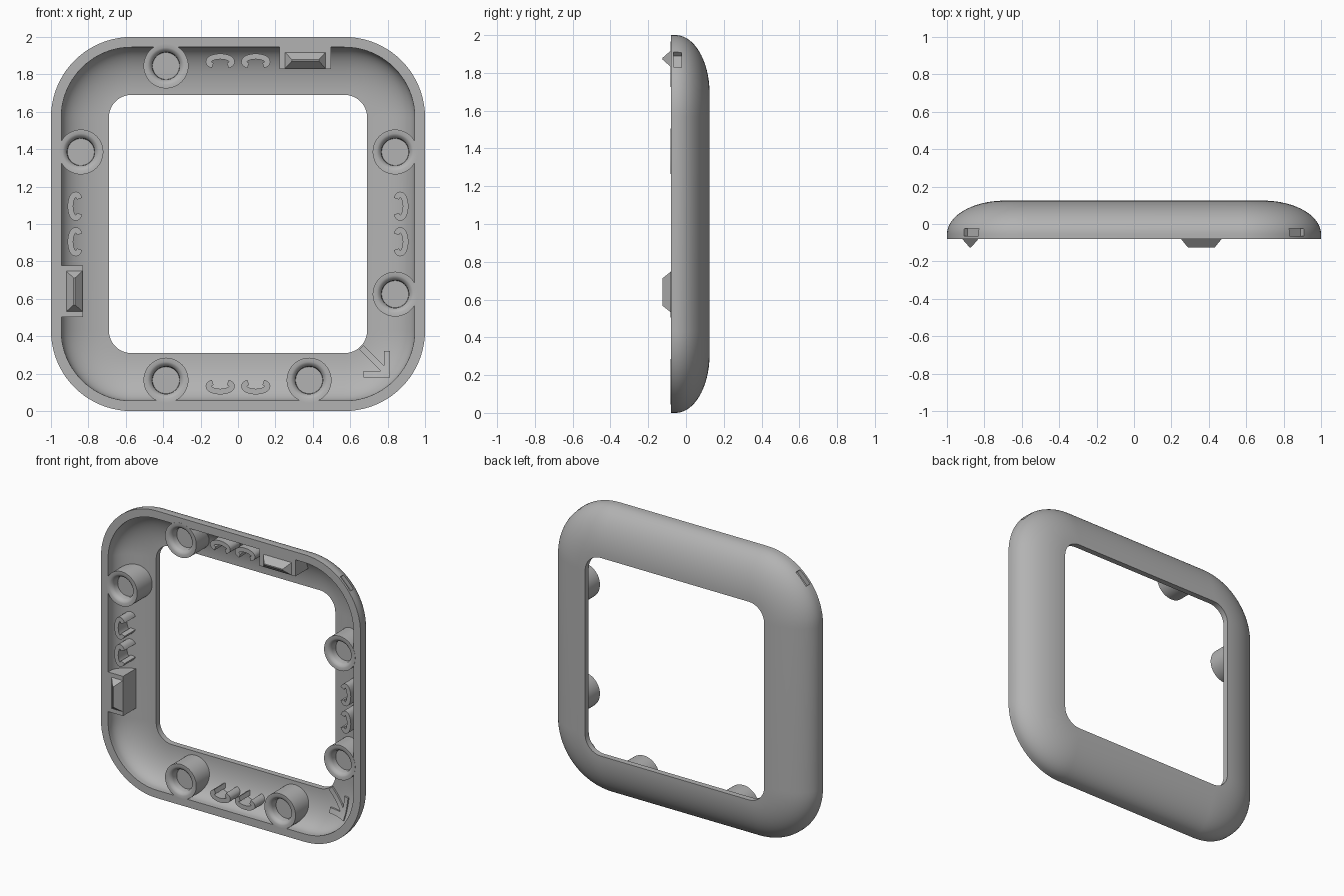
import bpy, bmesh, math
from mathutils import Matrix, Vector

cube = bpy.data.objects.get("Cube")
if cube:
    bpy.data.objects.remove(cube, do_unlink=True)

MID = 1.0                      # height of the frame centre
CORNER, RADIUS = 0.57, 0.43    # corner arc centre and outer radius
RIM, BORDER = 0.055, 0.31      # wall thickness and frame width
FRONT, SPRING = -0.08, -0.055  # open face and start of the curved back

grey = bpy.data.materials.new("plain grey")
grey.use_nodes = True
grey.diffuse_color = (0.45, 0.45, 0.45, 1)
grey.node_tree.nodes["Principled BSDF"].inputs["Base Color"].default_value = (0.45, 0.45, 0.45, 1)


def finish(name, bm, smooth=True):
    bmesh.ops.recalc_face_normals(bm, faces=bm.faces)
    mesh = bpy.data.meshes.new(name)
    bm.to_mesh(mesh)
    bm.free()
    obj = bpy.data.objects.new(name, mesh)
    bpy.context.collection.objects.link(obj)
    mesh.materials.append(grey)
    if smooth:
        bpy.ops.object.select_all(action="DESELECT")
        obj.select_set(True)
        bpy.context.view_layer.objects.active = obj
        bpy.ops.object.shade_smooth_by_angle(angle=math.radians(30))
    return obj


def skin(bm, rings, closed=False):
    """Bridge successive closed rings of equal length with quads."""
    pairs = list(zip(rings, rings[1:]))
    if closed:
        pairs.append((rings[-1], rings[0]))
    for a, b in pairs:
        n = len(a)
        for i in range(n):
            j = (i + 1) % n
            bm.faces.new((a[i], a[j], b[j], b[i]))


def inset_at(x, z):
    """Distance inward from the rounded outer outline."""
    dx, dz = abs(x) - CORNER, abs(z - MID) - CORNER
    if dx > 0 and dz > 0:
        return RADIUS - math.hypot(dx, dz)
    return RADIUS - max(dx, dz)


def arch(inset, start, rise):
    """Depth of an elliptical back surface that springs at the given inset."""
    s = min(1, max(0, (BORDER - inset) / (BORDER - start)))
    return SPRING + rise * math.sqrt(1 - s * s)


def floor_y(x, z):
    return arch(inset_at(x, z), RIM, 0.14)


def buried_y(x, z):
    return arch(inset_at(x, z), 0, 0.18) - 0.03


def prism(name, outline, top, smooth=True):
    """Extrude an (x, z) outline from inside the shell to a flat front."""
    bm = bmesh.new()
    base = [bm.verts.new((x, buried_y(x, z), z)) for x, z in outline]
    cap = [bm.verts.new((x, top, z)) for x, z in outline]
    skin(bm, [base, cap])
    bm.faces.new(cap)
    return finish(name, bm, smooth)


# Hollow frame: one cross-section swept round a rounded square
STEPS = 20
quarter = [i / STEPS * math.pi / 2 for i in range(STEPS + 1)]
section = [(0, FRONT)]
section += [(BORDER * (1 - math.cos(t)), SPRING + 0.18 * math.sin(t)) for t in quarter]
section += [(BORDER - (BORDER - RIM) * math.cos(t), SPRING + 0.14 * math.sin(t))
            for t in reversed(quarter)]
section.append((RIM, FRONT))
bm = bmesh.new()
rings = []
for inset, y in section:
    ring = []
    for k, (sx, sz) in enumerate(((1, 1), (-1, 1), (-1, -1), (1, -1))):
        for t in quarter:
            a = t + k * math.pi / 2
            r = RADIUS - inset
            ring.append(bm.verts.new((sx * CORNER + r * math.cos(a), y,
                                      MID + sz * CORNER + r * math.sin(a))))
    rings.append(ring)
skin(bm, rings, closed=True)
frame = finish("frame", bm)

# Small pry slots in the two upper corners
bm = bmesh.new()
for side in (-1, 1):
    place = (Matrix.Translation((side * 0.875, -0.045, 1.875))
             @ Matrix.Rotation(side * math.pi / 4, 4, "Y"))
    bmesh.ops.create_cube(bm, size=1, matrix=place @ Matrix.Diagonal((0.11, 0.04, 0.07, 1)))
cutter = finish("slot_cutter", bm, False)
cutter.hide_render = True
cutter.hide_viewport = True
cut = frame.modifiers.new("corner slots", "BOOLEAN")
cut.operation, cut.solver, cut.object = "DIFFERENCE", "EXACT", cutter
bpy.context.view_layer.objects.active = frame
bpy.ops.object.modifier_apply(modifier=cut.name)
bpy.data.objects.remove(cutter, do_unlink=True)

# Round magnet cups with a softened lip
LIP = FRONT - 0.001
cup_section = [(0.12, LIP), (0.098, LIP), (0.09, LIP + 0.004), (0.08, LIP + 0.012),
               (0.074, LIP + 0.024), (0.072, LIP + 0.06)]
for cx, cz in ((-0.385, 1.845), (-0.84, 1.385), (0.84, 1.385),
               (0.84, 0.625), (-0.385, 0.165), (0.38, 0.165)):
    bm = bmesh.new()
    circle = [Vector((math.cos(i * math.tau / 48), math.sin(i * math.tau / 48)))
              for i in range(48)]
    edge = [(cx + 0.12 * c.x, cz + 0.12 * c.y) for c in circle]
    rings = [[bm.verts.new((x, buried_y(x, z), z)) for x, z in edge]]
    for r, y in cup_section:
        rings.append([bm.verts.new((cx + r * c.x, y, cz + r * c.y)) for c in circle])
    skin(bm, rings)
    bm.faces.new(rings[-1])
    finish("magnet_cup", bm)


# Curved wire clips, in pairs on each side, open towards the centre
def clip_outline():
    half, arc = 0.015, [math.radians(50 - 280 * i / 24) for i in range(25)]
    outer, inner = [], []
    for t in arc:
        p = Vector((0.063 * math.cos(t), 0.028 * math.sin(t)))
        n = Vector((0.028 * math.cos(t), 0.063 * math.sin(t))).normalized() * half
        outer.append(p + n)
        inner.append(p - n)
    return outer + inner[::-1]


for side, (ox, oz) in enumerate(((0, -1), (1, 0), (0, 1), (-1, 0))):
    for along in (-0.095, 0.095):
        pts = []
        for u, v in clip_outline():
            reach = 0.868 - v
            pts.append((ox * reach + abs(oz) * (along + u),
                        MID + oz * reach + abs(ox) * (along + u)))
        prism("wire_clip", pts, -0.06)


# Latches: a block with a hipped ridge on its front
def latch(name, to_world):
    def outline(a0, a1, d0, d1):
        return [to_world(a, d) for a, d in ((a0, d0), (a1, d0), (a1, d1), (a0, d1))]
    prism(name + "_block", outline(-0.138, 0.138, 0.83, 0.95), FRONT, False)
    bm = bmesh.new()
    levels = []
    for pts, y in ((outline(-0.11, 0.11, 0.83, 0.92), FRONT + 0.002),
                   (outline(-0.072, 0.072, 0.871, 0.879), -0.125)):
        levels.append([bm.verts.new((x, y, z)) for x, z in pts])
    skin(bm, levels)
    bm.faces.new(levels[0])
    bm.faces.new(levels[1])
    finish(name + "_ridge", bm, False)


latch("left_view_latch".replace("left_view", "side"), lambda a, d: (-d, 0.64 + a))
latch("top_latch", lambda a, d: (0.36 + a, MID + d))


# Raised arrow that follows the curved floor, pointing into the corner
def bar(start, end, half=0.017):
    a, b = Vector(start), Vector(end)
    n = (b - a).orthogonal().normalized() * half
    bm = bmesh.new()
    rings = []
    for i in range(9):
        p = a.lerp(b, i / 8)
        ring = []
        for q, lift in ((p - n, -0.01), (p - n, 0.012), (p + n, 0.012), (p + n, -0.01)):
            ring.append(bm.verts.new((q.x, floor_y(q.x, q.y) - lift, q.y)))
        rings.append(ring)
    skin(bm, rings)
    bm.faces.new(rings[0])
    bm.faces.new(rings[-1])
    finish("arrow_bar", bm)


bar((0.66, 0.34), (0.795, 0.205))
bar((0.797, 0.32), (0.797, 0.18))
bar((0.67, 0.197), (0.814, 0.197))
